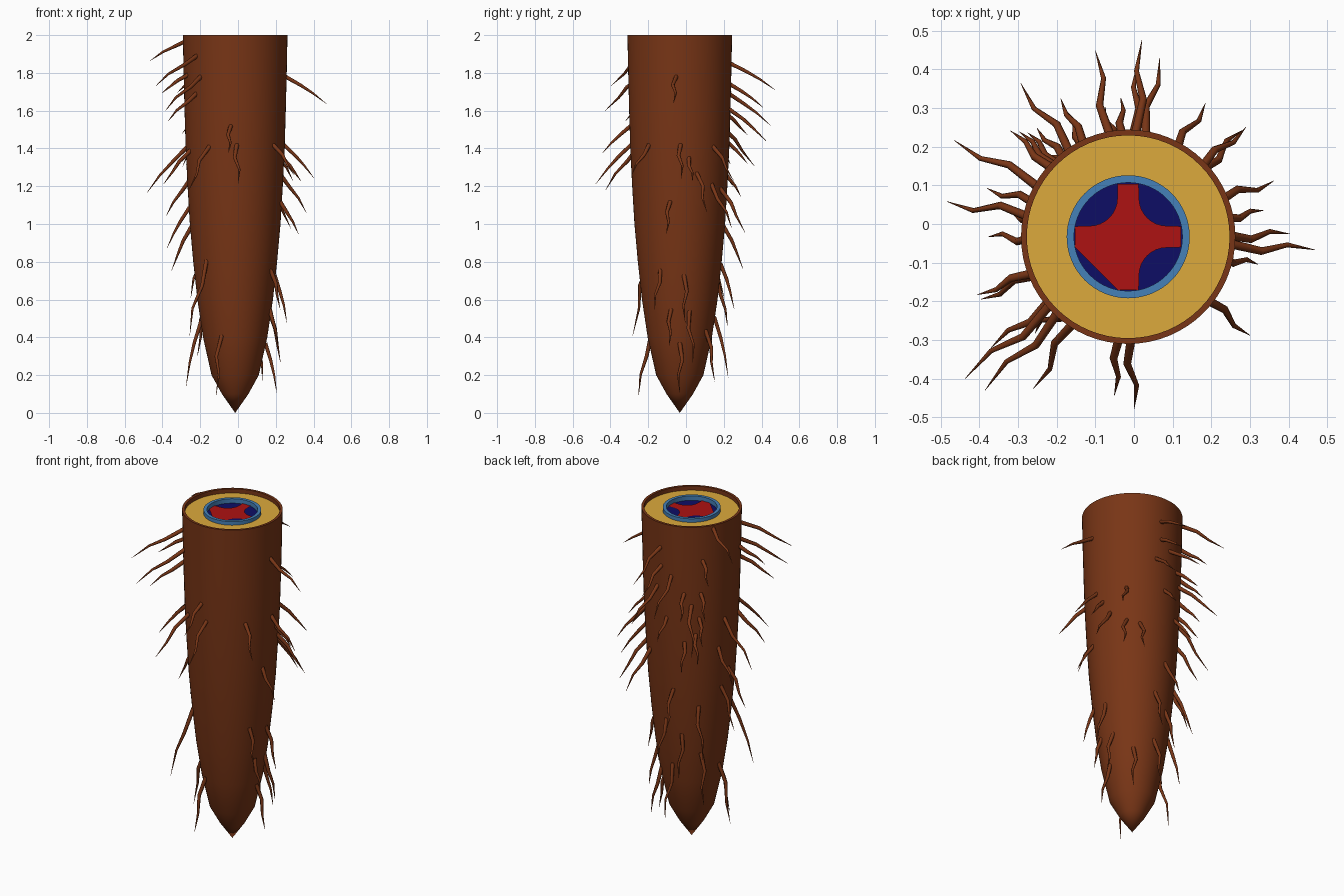
import bpy, bmesh, math, random
from mathutils import Vector

if "Cube" in bpy.data.objects:
    bpy.data.objects.remove(bpy.data.objects["Cube"])

random.seed(4)
CX, CY = -0.015, -0.033          # axis of the root


def material(name, rgb):
    m = bpy.data.materials.new(name)
    m.diffuse_color = (*rgb, 1)
    m.use_nodes = True
    m.node_tree.nodes["Principled BSDF"].inputs["Base Color"].default_value = m.diffuse_color
    return m


BROWN = material("root brown", (0.19, 0.036, 0.008))
YELLOW = material("cortex yellow", (0.72, 0.40, 0.045))
BLUE = material("ring blue", (0.06, 0.22, 0.48))
NAVY = material("phloem navy", (0.004, 0.004, 0.13))
RED = material("xylem red", (0.42, 0.006, 0.006))


def finish(bm, name, mat, angle=35):
    bmesh.ops.recalc_face_normals(bm, faces=bm.faces)
    me = bpy.data.meshes.new(name)
    bm.to_mesh(me)
    bm.free()
    me.materials.append(mat)
    ob = bpy.data.objects.new(name, me)
    ob.location = (CX, CY, 0)
    bpy.context.collection.objects.link(ob)
    bpy.ops.object.select_all(action='DESELECT')
    ob.select_set(True)
    bpy.context.view_layer.objects.active = ob
    bpy.ops.object.shade_smooth_by_angle(angle=math.radians(angle))
    return ob


def lathe(name, profile, mat, closed=False, n=64):
    """Spin (radius, z) points round the z axis."""
    bm = bmesh.new()
    vs = [bm.verts.new((r, 0, z)) for r, z in profile]
    es = [bm.edges.new(p) for p in zip(vs, vs[1:])]
    if closed:
        es.append(bm.edges.new((vs[-1], vs[0])))
    bmesh.ops.spin(bm, geom=vs + es, axis=(0, 0, 1), cent=(0, 0, 0),
                   angle=math.tau, steps=n)
    bmesh.ops.remove_doubles(bm, verts=bm.verts, dist=1e-5)
    return finish(bm, name, mat)


# Outer skin: tapering to the tip, with a thin raised rim at the cut
SKIN = [(0, 0), (0.07, 0.1), (0.125, 0.2), (0.17, 0.4), (0.2, 0.6),
        (0.222, 0.8), (0.24, 1.0), (0.252, 1.2), (0.262, 1.4),
        (0.268, 1.6), (0.273, 1.8), (0.277, 2.0)]
lathe("epidermis", SKIN + [(0.262, 2.0), (0.262, 1.95)], BROWN)

# Cut face: cortex floor, raised ring and sunken core
lathe("cortex", [(0.263, 1.975), (0.15, 1.975)], YELLOW)
lathe("endodermis_ring", [(0.159, 1.95), (0.159, 1.997), (0.14, 1.997),
                          (0.14, 1.95)], BLUE, closed=True)
lathe("phloem", [(0.141, 1.97), (0, 1.97)], NAVY)

# Four-armed star: each quadrant is a concave arc between two arms
bm = bmesh.new()
outline = []
for q in range(4):
    pts = [(0.137, 0.027)]
    for i in range(9):
        a = math.radians(270 - 90 * i / 8)
        pts.append((0.1 + 0.072 * math.cos(a), 0.1 + 0.072 * math.sin(a)))
    pts.append((0.027, 0.137))
    c, s = math.cos(q * math.pi / 2), math.sin(q * math.pi / 2)
    outline += [bm.verts.new((x * c - y * s, x * s + y * c, 1.974)) for x, y in pts]
face = bm.faces.new(outline)
bmesh.ops.triangulate(bm, faces=[face])
finish(bm, "xylem_star", RED)

# Root hairs: (direction in degrees, height, length)
HAIRS = [
    (151, 1.99, .27), (221, 1.9, .33), (201, 1.8, .18), (227, 1.79, .33),
    (219, 1.7, .24), (169, 1.42, .33), (238, 1.42, .31), (203, 1.4, .24),
    (161, 1.25, .24), (180, 1.1, .25), (168, 1.0, .26), (356, 1.79, .26),
    (1, 1.43, .24), (43, 1.42, .24), (21, 1.28, .26), (11, 1.36, .16),
    (348, 1.13, .2), (321, 1.43, .22), (86, 1.86, .28), (87, 1.75, .22),
    (100, 1.7, .28), (80, 1.62, .27), (125, 1.53, .31), (116, 1.6, .18),
    (138, 1.8, .17), (136, 1.6, .17), (134, 1.45, .17), (130, 1.35, .18),
    (116, 1.3, .18), (93, 1.44, .15), (265, 1.53, .21), (272, 1.43, .28),
    (43, 1.22, .28), (60, 1.2, .28), (331, .77, .22), (346, .56, .2),
    (6, .74, .26), (16, .55, .28), (52, .45, .28), (0, .38, .27),
    (100, 1.0, .25), (85, .8, .25), (110, .72, .26), (90, .52, .33),
    (226, .82, .42), (180, .5, .36), (245, .42, .33), (135, .9, .3),
    (140, .6, .3)]


def skin_radius(z):
    for (r0, z0), (r1, z1) in zip(SKIN, SKIN[1:]):
        if z <= z1:
            return r0 + (r1 - r0) * (z - z0) / (z1 - z0)


SIDES = 6
bm = bmesh.new()
for deg, z, length in HAIRS:
    a = math.radians(deg)
    tilt = math.radians(min(77, 25 + 40 * (2 - z)))   # lower hairs hang steeper
    out = Vector((math.cos(a), math.sin(a), 0))
    side = Vector((-math.sin(a), math.cos(a), 0))
    along = out * math.cos(tilt) - Vector((0, 0, math.sin(tilt)))
    lift = side.cross(along)
    if lift.dot(out) < 0:
        lift.negate()
    base = out * (skin_radius(z) - 0.006) + Vector((0, 0, z - 0.01))
    bend = random.choice((-1, 1)) * 0.05 * length
    rings = []
    for t, rad, sway in ((0, .012, 0), (.35, .010, 1), (.65, .0065, -.6), (1, .0006, 0)):
        c = base + along * (length * t) + side * bend * sway + lift * 0.03 * length * math.sin(math.pi * t)
        rings.append([bm.verts.new(c + (side * math.cos(k * math.tau / SIDES)
                                        + lift * math.sin(k * math.tau / SIDES)) * rad)
                      for k in range(SIDES)])
    for lo, hi in zip(rings, rings[1:]):
        for k in range(SIDES):
            j = (k + 1) % SIDES
            bm.faces.new((lo[k], lo[j], hi[j], hi[k]))
    bm.faces.new(rings[0])
    bm.faces.new(rings[-1])
finish(bm, "root_hairs", BROWN, 65)
